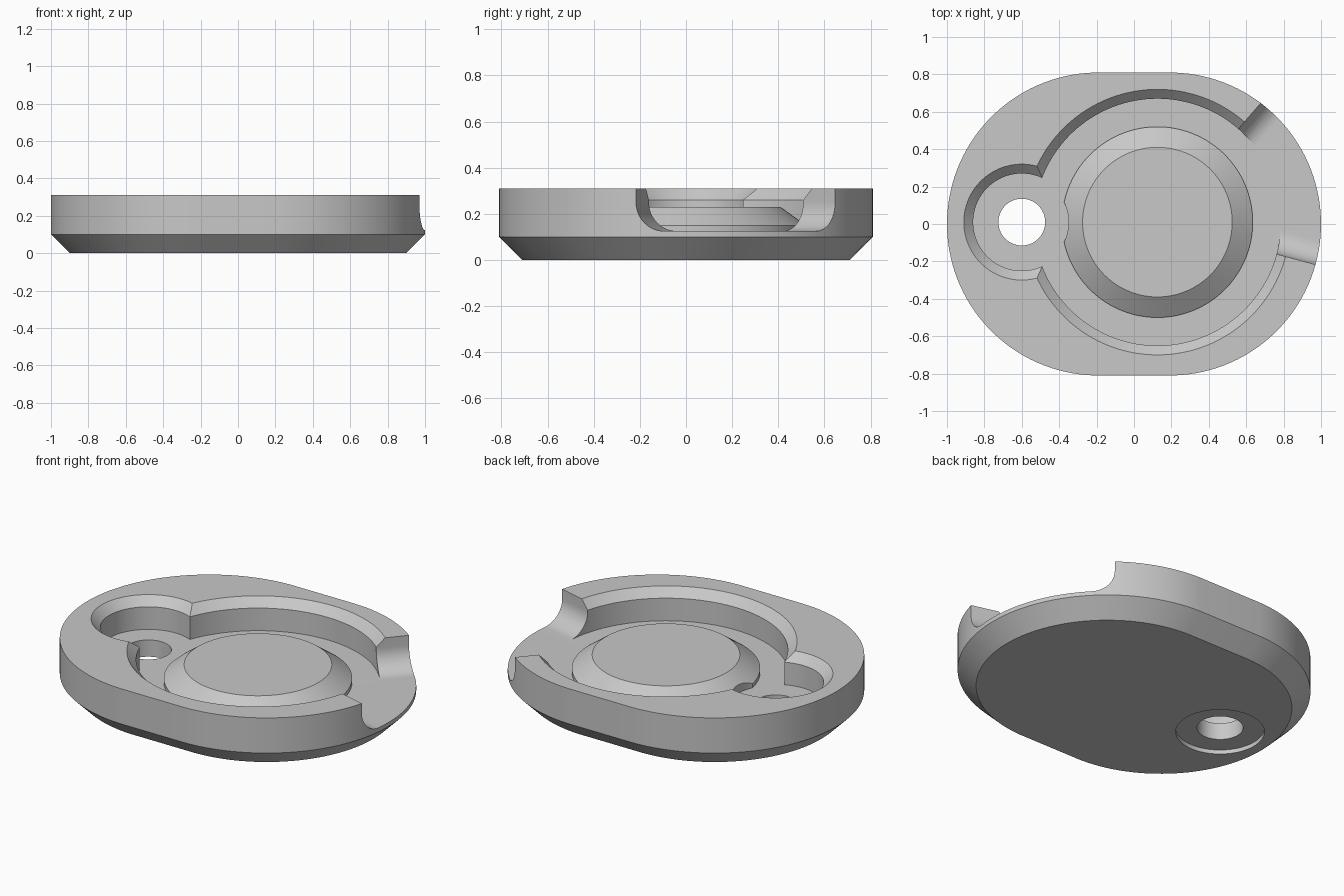
import bpy, bmesh
from math import cos, sin, pi, radians

cube = bpy.data.objects.get("Cube")
if cube:
    bpy.data.objects.remove(cube, do_unlink=True)

grey = bpy.data.materials.new("plain grey")
grey.use_nodes = True
grey.diffuse_color = (0.58, 0.58, 0.58, 1)
grey.node_tree.nodes["Principled BSDF"].inputs["Base Color"].default_value = (0.58, 0.58, 0.58, 1)

SEG = 128
FLOOR = 0.125
DISH = (0.125, 0.01)     # centre of the round dish
HOLE = (-0.6, 0.01)      # centre of the small hole


def finish(name, bm):
    bmesh.ops.recalc_face_normals(bm, faces=bm.faces)
    mesh = bpy.data.meshes.new(name)
    bm.to_mesh(mesh)
    bm.free()
    mesh.materials.append(grey)
    obj = bpy.data.objects.new(name, mesh)
    bpy.context.collection.objects.link(obj)
    return obj


def loft(name, centre, profile, half_flat=0.0):
    """Stack rounded rings of (radius, z); half_flat stretches them along x."""
    bm = bmesh.new()
    rings = []
    for r, z in profile:
        ring = []
        for i in range(SEG):
            a = 2 * pi * (i + 0.5) / SEG
            shift = half_flat if cos(a) > 0 else -half_flat
            ring.append(bm.verts.new((centre[0] + shift + r * cos(a), centre[1] + r * sin(a), z)))
        rings.append(ring)
    for low, high in zip(rings, rings[1:]):
        for i in range(SEG):
            j = (i + 1) % SEG
            bm.faces.new((low[i], low[j], high[j], high[i]))
    bm.faces.new(rings[0])
    bm.faces.new(rings[-1])
    return finish(name, bm)


def combine(target, tool, operation="DIFFERENCE"):
    mod = target.modifiers.new(tool.name, "BOOLEAN")
    mod.operation = operation
    mod.solver = "EXACT"
    mod.object = tool
    bpy.context.view_layer.objects.active = target
    bpy.ops.object.modifier_apply(modifier=mod.name)
    bpy.data.objects.remove(tool, do_unlink=True)


def slot_cutter(start, end):
    """Radial wedge with rounded lower edges."""
    bm = bmesh.new()
    corners = [(0.35, start), (1.5, start), (1.5, end), (0.35, end)]
    low, high = [[bm.verts.new((DISH[0] + r * cos(radians(a)), DISH[1] + r * sin(radians(a)), z))
                  for r, a in corners] for z in (FLOOR, 0.5)]
    bm.faces.new(low)
    bm.faces.new(high)
    for i in range(4):
        j = (i + 1) % 4
        bm.faces.new((low[i], low[j], high[j], high[i]))
    edges = [bm.edges.get((low[0], low[1])), bm.edges.get((low[2], low[3]))]
    bmesh.ops.bevel(bm, geom=edges, offset=0.125, segments=12, profile=0.5, affect="EDGES")
    return finish("slot_cutter", bm)


# Body with chamfered underside
body = loft("tray_body", (0, 0), [(0.71, 0), (0.81, 0.1), (0.81, 0.31)], 0.19)

# Round dish and small pocket, both with chamfered rims
for name, centre, r in (("dish_cutter", DISH, 0.66), ("pocket_cutter", HOLE, 0.26)):
    combine(body, loft(name, centre, [(r, FLOOR), (r, 0.26), (r + 0.1, 0.36)]))

# Open side slot
combine(body, slot_cutter(-15, 49))

# Raised centre, notched around the hole
boss = loft("raised_centre", DISH, [(0.51, 0.08), (0.51, 0.15), (0.40, 0.23)])
combine(boss, loft("notch_cutter", HOLE, [(0.25, 0), (0.25, 0.4)]))
combine(body, boss, "UNION")

# Through hole and shallow recess below it
combine(body, loft("recess_cutter", HOLE, [(0.24, -0.1), (0.24, 0.025)]))
combine(body, loft("hole_cutter", HOLE, [(0.125, -0.1), (0.125, 0.4)]))

bpy.ops.object.select_all(action="DESELECT")
body.select_set(True)
bpy.context.view_layer.objects.active = body
bpy.ops.object.shade_smooth_by_angle(angle=radians(25))
